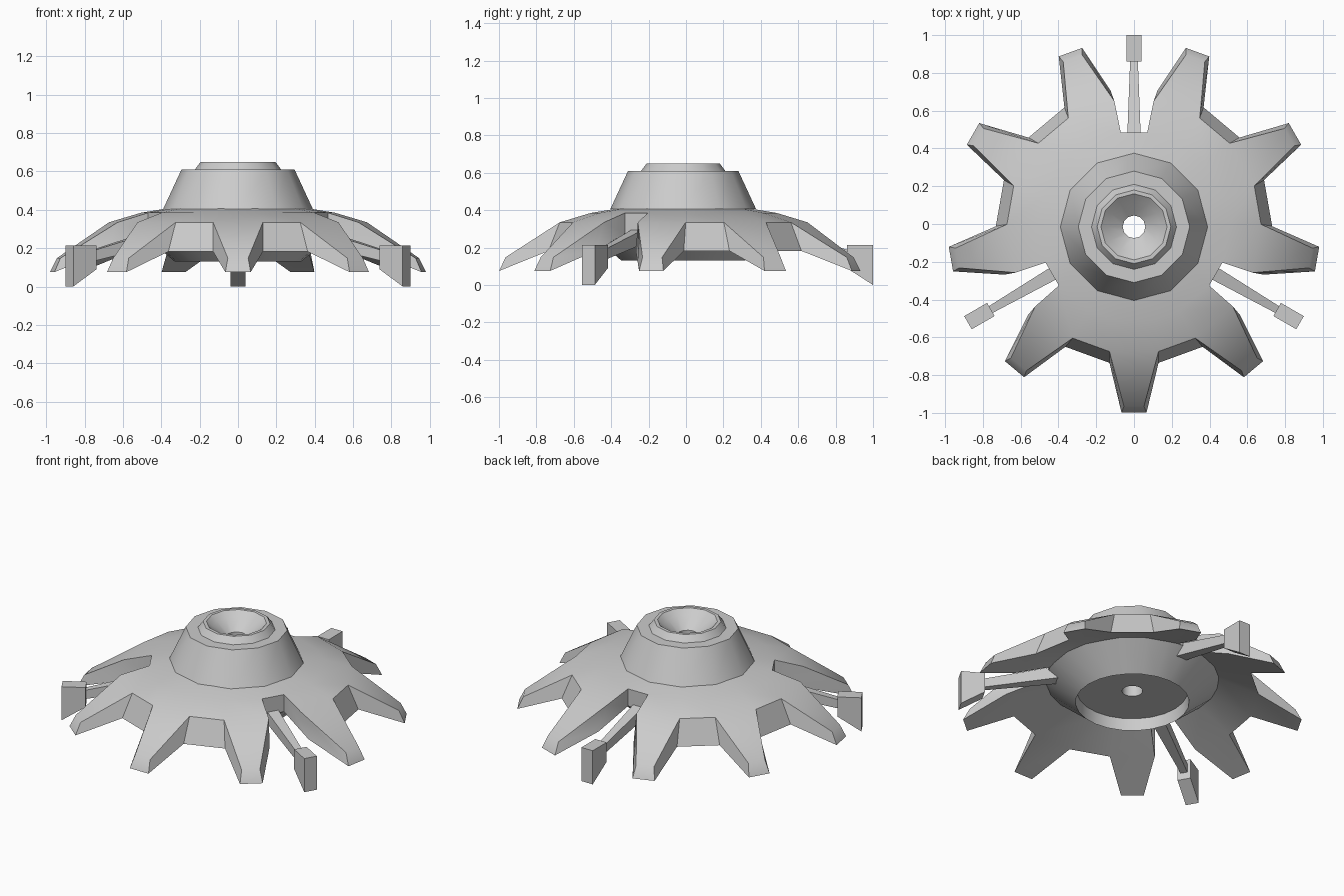
import bpy, bmesh, math
from mathutils import Vector

if "Cube" in bpy.data.objects:
    bpy.data.objects.remove(bpy.data.objects["Cube"])

CY = -0.015  # the radial centre sits slightly toward the front


def place(u, v, z, deg):
    """Point at distance u along direction deg, v sideways."""
    a = math.radians(deg)
    return Vector((u * math.cos(a) - v * math.sin(a),
                   u * math.sin(a) + v * math.cos(a) + CY, z))


def polar(r, z, deg):
    return place(r, 0, z, deg)


def finish(name, bm, smooth=True):
    bmesh.ops.remove_doubles(bm, verts=bm.verts, dist=0.0005)
    bmesh.ops.recalc_face_normals(bm, faces=bm.faces)
    me = bpy.data.meshes.new(name)
    bm.to_mesh(me)
    bm.free()
    ob = bpy.data.objects.new(name, me)
    bpy.context.collection.objects.link(ob)
    if smooth:
        bpy.ops.object.select_all(action='DESELECT')
        bpy.context.view_layer.objects.active = ob
        ob.select_set(True)
        bpy.ops.object.shade_smooth_by_angle(angle=math.radians(35))
    return ob


def face(bm, pts):
    bm.faces.new([bm.verts.new(p) for p in pts])


def lathe(name, profile, n, closed=False):
    bm = bmesh.new()
    pairs = list(zip(profile, profile[1:]))
    if closed:
        pairs.append((profile[-1], profile[0]))
    for i in range(n):
        a, b = 360 * i / n, 360 * (i + 1) / n
        for (r0, z0), (r1, z1) in pairs:
            face(bm, [polar(r0, z0, a), polar(r0, z0, b),
                      polar(r1, z1, b), polar(r1, z1, a)])
    return finish(name, bm)


# Nine-armed dish: per side (top, bottom) give inner ring, mid ring, arm corner, arm tip
TOP = dict(inner=(0.34, 0.412), mid=(0.505, 0.385), corner=(0.66, 0.13, 0.335), tip=(0.95, 0.053, 0.148))
BOT = dict(inner=(0.45, 0.298), mid=(0.505, 0.275), corner=(0.72, 0.13, 0.182), tip=(0.984, 0.066, 0.075))
HALF = 12  # half angle of an arm root


def arm_points(s, deg):
    def pair(key):
        u, v, z = s[key]
        return [place(u, -v, z, deg), place(u, v, z, deg)]

    def ring(key):
        return [polar(*s[key], deg - HALF), polar(*s[key], deg + HALF)]
    return ring('inner'), ring('mid'), pair('corner'), pair('tip')


bm = bmesh.new()
for i in range(9):
    deg = -90 + 40 * i
    deep = (deg + 20) % 120 == 90       # every third notch is deep
    sides = []
    for s in (TOP, BOT):
        here, after = arm_points(s, deg), arm_points(s, deg + 40)
        # arm strip from the centre to the tip
        for a, b in zip(here, here[1:]):
            face(bm, [a[0], b[0], b[1], a[1]])
        # web between this arm and the next
        for k in range(1 if deep else 2):
            face(bm, [here[k][1], here[k + 1][1], after[k + 1][0], after[k][0]])
        edge = [here[2][0], here[3][0], here[3][1], here[2][1]]
        if deep:
            edge += [here[1][1], after[1][0]]
        sides.append(edge + [after[2][0]])
    # outer walls
    top, bot = sides
    for k in range(len(top) - 1):
        face(bm, [top[k], bot[k], bot[k + 1], top[k + 1]])
finish("armed_dish", bm)

# Raised hub with the funnel in its top
lathe("hub", [(0.39, 0.405), (0.295, 0.61), (0.225, 0.61), (0.195, 0.65), (0.175, 0.65),
              (0.14, 0.62), (0.06, 0.56), (0.06, 0.40)], 12)

# Lower collar with a recessed, open centre
lathe("lower_collar", [(0.505, 0.278), (0.33, 0.13), (0.322, 0.205), (0.06, 0.205), (0.06, 0.40)], 24)


def prism(name, outline, w0, w1, deg):
    """Side outline (u, z) given width w0 at its inner and w1 at its outer end."""
    lo, hi = min(p[0] for p in outline), max(p[0] for p in outline)
    rows = []
    for sgn in (-1, 1):
        rows.append([place(u, sgn * (w0 + (w1 - w0) * (u - lo) / (hi - lo)), z, deg) for u, z in outline])
    bm = bmesh.new()
    face(bm, rows[0])
    face(bm, rows[1])
    n = len(outline)
    for k in range(n):
        j = (k + 1) % n
        face(bm, [rows[0][k], rows[0][j], rows[1][j], rows[1][k]])
    finish(name, bm, False)


# Three struts with wedge feet
for i, deg in enumerate((90, 210, 330), 1):
    prism(f"strut_{i}", [(0.42, 0.315), (0.89, 0.185), (0.89, 0.13), (0.42, 0.235)], 0.038, 0.02, deg)
    prism(f"foot_{i}", [(0.875, 0.215), (1.015, 0.215), (1.015, 0.0), (0.875, 0.09)], 0.04, 0.04, deg)
